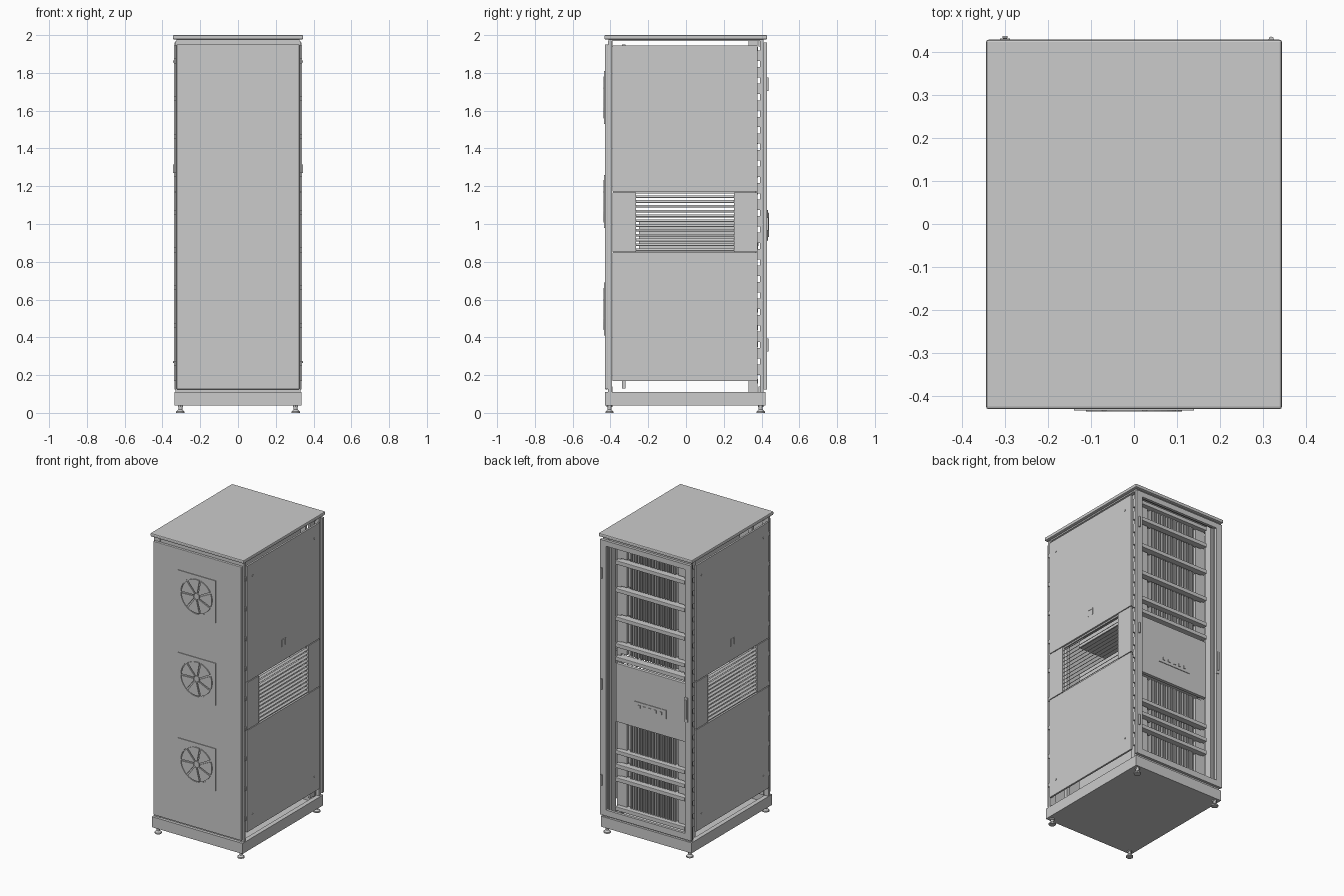
import bpy, bmesh
from math import pi, cos, sin
from mathutils import Matrix, Vector

if "Cube" in bpy.data.objects:
    bpy.data.objects.remove(bpy.data.objects["Cube"])


def finish(name, bm, bevel=0.0):
    bmesh.ops.recalc_face_normals(bm, faces=bm.faces)
    me = bpy.data.meshes.new(name)
    bm.to_mesh(me)
    bm.free()
    ob = bpy.data.objects.new(name, me)
    bpy.context.collection.objects.link(ob)
    if bevel:
        mod = ob.modifiers.new("bevel", 'BEVEL')
        mod.width, mod.segments = bevel, 2
    return ob


def boxes(name, items, bevel=0.0, mirror=False, tilt=0.0):
    """Each item is x0, x1, y0, y1, z0, z1; tilt turns every box about y."""
    bm = bmesh.new()
    for x0, x1, y0, y1, z0, z1 in items:
        c = Vector((x0 + x1, y0 + y1, z0 + z1)) / 2
        m = (Matrix.Translation(c) @ Matrix.Rotation(tilt, 4, 'Y')
             @ Matrix.Diagonal((x1 - x0, y1 - y0, z1 - z0, 1)))
        bmesh.ops.create_cube(bm, size=1, matrix=m)
    ob = finish(name, bm, bevel)
    if mirror:
        ob.modifiers.new("mirror", 'MIRROR')
    return ob


def cylinder(bm, r1, r2, depth, centre, axis='Z', seg=24):
    rot = {'Z': Matrix(), 'Y': Matrix.Rotation(pi / 2, 4, 'X'),
           'X': Matrix.Rotation(pi / 2, 4, 'Y')}[axis]
    bmesh.ops.create_cone(bm, cap_ends=True, segments=seg, radius1=r1, radius2=r2,
                          depth=depth, matrix=Matrix.Translation(centre) @ rot)


def prism(bm, pts, y0, y1):
    """Extrude an outline in the x-z plane from y0 to y1."""
    a = [bm.verts.new((x, y0, z)) for x, z in pts]
    b = [bm.verts.new((x, y1, z)) for x, z in pts]
    bm.faces.new(a)
    bm.faces.new(b[::-1])
    for i in range(len(pts)):
        j = (i + 1) % len(pts)
        bm.faces.new((a[i], b[i], b[j], a[j]))


# Lid and plinth tray
boxes("lid", [(-.345, .345, -.432, .43, 1.977, 2.0)], bevel=.006)
boxes("lid_underside", [(-.325, .325, -.41, .41, 1.968, 1.977)])
boxes("plinth", [(-.335, .335, -.43, -.40, .04, .11), (-.335, .335, .39, .42, .04, .11),
                 (-.335, -.305, -.40, .39, .04, .11), (.305, .335, -.40, .39, .04, .11),
                 (-.305, .305, -.40, .39, .04, .06)])

# Levelling feet
bm = bmesh.new()
for x in (-.305, .305):
    for y in (-.405, .395):
        cylinder(bm, .022, .022, .008, (x, y, .004))
        cylinder(bm, .020, .010, .010, (x, y, .013))
        cylinder(bm, .010, .010, .026, (x, y, .029), seg=12)
        cylinder(bm, .015, .015, .008, (x, y, .036), seg=6)
finish("levelling_feet", bm)

# Corner posts with slotted rear webs
boxes("corner_posts", [(.285, .332, -.413, -.393, .11, 1.97),
                       (.285, .325, .392, .41, .11, 1.97),
                       (.285, .30, .33, .378, .11, 1.97)], mirror=True)
boxes("post_web_ties", [(.305, .325, .376, .392, .20 + i * .0875, .255 + i * .0875)
                        for i in range(20)], mirror=True)
boxes("front_post_clips", [(.332, .338, -.405, -.392, .25 + i * .2, .275 + i * .2)
                           for i in range(9)], mirror=True)
boxes("cross_beams", [(-.30, .30, y, y + .02, z, z + .03)
                      for y in (-.41, .385) for z in (.11, 1.94)])

# Front panel
boxes("front_panel", [(-.325, .325, -.430, -.412, .125, 1.95)], bevel=.003)

# Fan units: plate with round opening, blades and hub
N = 48
for k, cz in enumerate((.55, 1.12, 1.67)):
    bm = bmesh.new()
    y0, y1, r = -.4345, -.429, .118
    rings = []
    for y, square in ((y1, 1), (y0, 1), (y0, 0), (y1, 0)):
        ring = []
        for i in range(N):
            a = 2 * pi * i / N
            c, s = cos(a), sin(a)
            d = .14 / max(abs(c), abs(s)) if square else r
            ring.append(bm.verts.new((d * c, y, cz + d * s)))
        rings.append(ring)
    for p, q in zip(rings, rings[1:]):
        for i in range(N):
            j = (i + 1) % N
            bm.faces.new((p[i], p[j], q[j], q[i]))
    finish(f"fan_plate_{k}", bm)
    bm = bmesh.new()
    for b in range(7):
        a0 = pi + b * 2 * pi / 7 + .05
        pts = [(.024 * cos(a0 + t), cz + .024 * sin(a0 + t)) for t in (.55, .25, .0)]
        pts += [(.112 * cos(a0 + t * .16), cz + .112 * sin(a0 + t * .16)) for t in range(6)]
        prism(bm, pts, -.437, -.43)
    cylinder(bm, .02, .02, .008, (0, -.433, cz), 'Y')
    finish(f"fan_blades_{k}", bm)

# Side panels: lower, upper and the middle band around the louvres
X0, X1 = .328, .340
boxes("side_panels", [(X0, X1, -.39, .378, .17, .848), (X0, X1, -.39, .378, 1.172, 1.945),
                      (X0, X1, -.39, -.265, .853, 1.167), (X0, X1, .255, .378, .853, 1.167)],
      mirror=True)
boxes("side_seam_backing", [(.318, .328, -.385, .37, z - .008, z + .008)
                            for z in (.85, 1.17)], mirror=True)
boxes("side_louvres", [(.322, .338, -.265, .255, .862 + i * .0255, .866 + i * .0255)
                       for i in range(12)], mirror=True, tilt=.75)
boxes("side_latches", [(.338, .343, -.027, -.021, 1.27, 1.315), (.338, .343, .012, .018, 1.27, 1.315),
                       (.338, .342, -.021, .012, 1.309, 1.315)], mirror=True)
bm = bmesh.new()
for y in (-.33, .32):
    for z in (.27, 1.86):
        cylinder(bm, .006, .006, .006, (.340, y, z), 'X', 12)
finish("side_screws", bm).modifiers.new("mirror", 'MIRROR')

# Rear door frame, hinges and handle
boxes("rear_door_frame", [(-.335, -.292, .41, .428, .125, 1.96), (.292, .335, .41, .428, .125, 1.96),
                          (-.292, .292, .41, .428, .125, .165), (-.292, .292, .41, .428, 1.925, 1.96)])
bm = bmesh.new()
for z in (.36, 1.0, 1.74):
    cylinder(bm, .006, .006, .07, (.32, .431, z), seg=12)
finish("door_hinges", bm)
boxes("door_handle", [(-.313, -.289, .426, .433, .91, 1.075), (-.307, -.295, .433, .439, .93, 1.06)],
      bevel=.002)

# Equipment rails and mounted units
boxes("equipment_rails", [(.235, .262, .335, .352, .13, 1.95), (.235, .262, -.34, -.32, .13, 1.95)],
      mirror=True)
bays = [(1.83, 1.915), (1.645, 1.79), (1.455, 1.605), (1.275, 1.415), (1.195, 1.24),
        (.56, .735), (.47, .525), (.38, .435), (.175, .345)]
boxes("unit_bodies", [(-.225, .225, -.25, .335, a, b) for a, b in bays]
      + [(-.225, .225, -.25, .335, .76, 1.01)])
boxes("unit_side_plates", [(.19, .25, .335, .352, a, b) for a, b in bays], mirror=True)
boxes("unit_slats", [(-.1695 + i * .018, -.1605 + i * .018, .33, .354, a, b)
                     for a, b in bays for i in range(19)])
bars = [1.925, 1.81, 1.625, 1.435, 1.2575, 1.168, .545, .4525, .3625, .168]
boxes("unit_front_bars", [(-.255, .255, .33, .382, z - .013, z + .013) for z in bars], bevel=.003)

# Control cover with recessed-look display strip and buttons
boxes("control_cover", [(-.255, .255, .352, .376, .745, 1.135)], bevel=.003)
boxes("control_strip", [(-.12, .12, .375, .380, .865, .92)])
boxes("control_buttons", [(x - .009, x + .009, .379, .384, .884, .902)
                          for x in (-.08, -.04, 0, .04, .08)])
